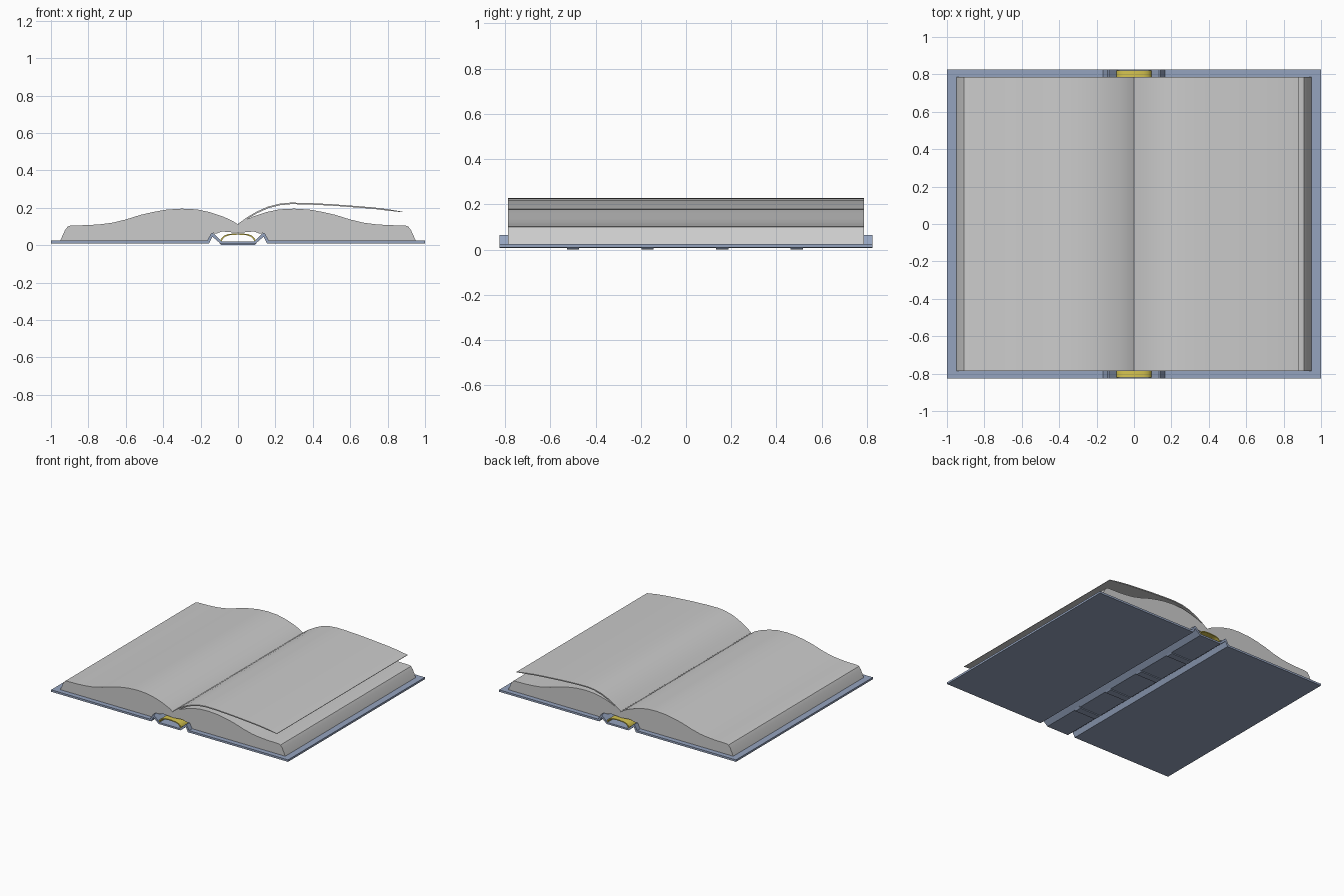
import bpy, bmesh, math

if "Cube" in bpy.data.objects:
    bpy.data.objects.remove(bpy.data.objects["Cube"])


def material(name, color):
    m = bpy.data.materials.new(name)
    m.diffuse_color = (*color, 1)
    m.use_nodes = True
    m.node_tree.nodes["Principled BSDF"].inputs["Base Color"].default_value = m.diffuse_color
    return m


blue = material("cover_blue", (0.30, 0.37, 0.52))
yellow = material("lining_yellow", (0.68, 0.56, 0.08))


def extrude(name, outline, y0, y1, mat=None, smooth=None):
    """Extrude a closed x/z outline along y."""
    bm = bmesh.new()
    face = bm.faces.new([bm.verts.new((x, y0, z)) for x, z in outline])
    out = bmesh.ops.extrude_face_region(bm, geom=[face])
    verts = [g for g in out["geom"] if isinstance(g, bmesh.types.BMVert)]
    bmesh.ops.translate(bm, verts=verts, vec=(0, y1 - y0, 0))
    bmesh.ops.recalc_face_normals(bm, faces=bm.faces)
    mesh = bpy.data.meshes.new(name)
    bm.to_mesh(mesh)
    bm.free()
    ob = bpy.data.objects.new(name, mesh)
    bpy.context.collection.objects.link(ob)
    if mat:
        mesh.materials.append(mat)
    if smooth:
        bpy.ops.object.select_all(action='DESELECT')
        ob.select_set(True)
        bpy.context.view_layer.objects.active = ob
        bpy.ops.object.shade_smooth_by_angle(angle=math.radians(smooth))
    return ob


def mirrored(half):
    """Right half (outer to inner) continued to the left; x=0 point not repeated."""
    return half + [(-x, z) for x, z in reversed(half) if x > 0]


# Cover: boards, hinge ridges and spine in one folded sheet
upper = mirrored([(1, 0.025), (0.165, 0.025), (0.142, 0.065), (0.134, 0.065), (0.086, 0.02)])
lower = mirrored([(1, 0.01), (0.155, 0.01), (0.137, 0.045), (0.092, 0.007)])
extrude("cover", upper + lower[::-1], -0.825, 0.825, blue)

# Raised bands under the spine
for i, y in enumerate((-0.5, -0.17, 0.16, 0.49)):
    extrude(f"spine_band_{i + 1}",
            [(0.1, 0.012), (0.088, 0), (-0.088, 0), (-0.1, 0.012)],
            y - 0.027, y + 0.027, blue)

# Hollow spine lining
arch_out = mirrored([(0.094, 0.024), (0.09, 0.036), (0.075, 0.051), (0.05, 0.06), (0, 0.063)])
arch_in = mirrored([(0.086, 0.021), (0.082, 0.033), (0.07, 0.045), (0.046, 0.053), (0, 0.056)])
extrude("spine_lining", arch_out + arch_in[::-1], -0.82, 0.82, yellow, 35)

# Page block: both halves with the gutter in the middle
top = mirrored([(0.95, 0.025), (0.925, 0.08), (0.91, 0.1), (0.895, 0.105), (0.8, 0.107), (0.73, 0.112),
                (0.67, 0.12), (0.6, 0.137), (0.52, 0.162), (0.45, 0.178), (0.38, 0.19),
                (0.3, 0.195), (0.22, 0.191), (0.15, 0.176), (0.08, 0.153), (0.03, 0.13),
                (0, 0.11)])
under = mirrored([(0.165, 0.025), (0.14, 0.065), (0.115, 0.062), (0.085, 0.073), (0.05, 0.07), (0, 0.066)])
extrude("page_block", top + under[::-1], -0.787, 0.787, None, 25)

# Lifted page on the right
leaf_top = [(0, 0.114), (0.05, 0.15), (0.1, 0.179), (0.16, 0.206), (0.22, 0.221), (0.28, 0.227),
            (0.36, 0.226), (0.5, 0.219), (0.62, 0.21), (0.72, 0.202), (0.8, 0.192), (0.88, 0.179)]
leaf_low = [(0.004, 0.11)] + [(x + 0.003, z - 0.008) for x, z in leaf_top[1:-1]] + [(0.88, 0.176)]
extrude("lifted_page", leaf_top + leaf_low[::-1], -0.787, 0.787, None, 25)
